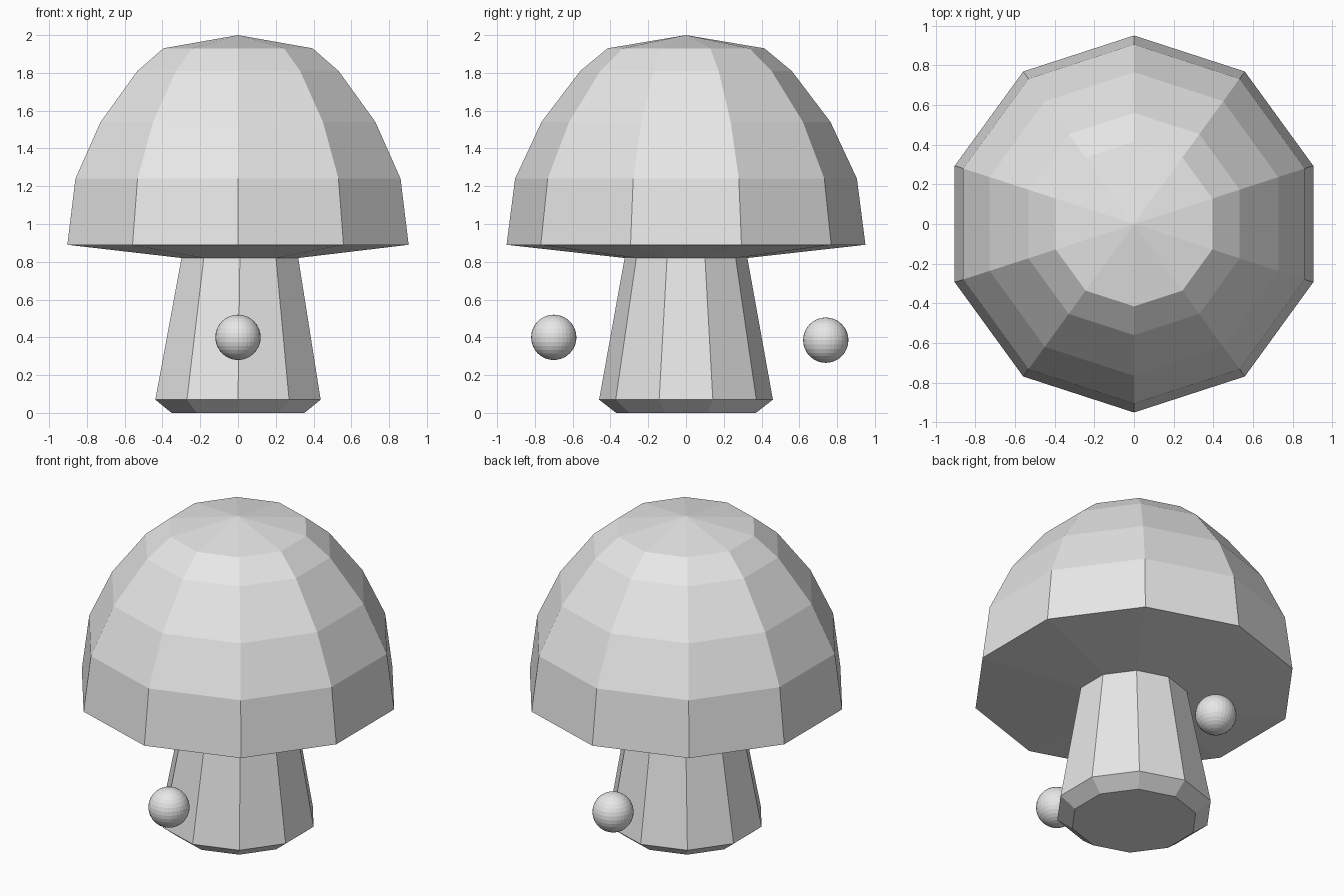
import bpy, bmesh, math

cube = bpy.data.objects.get("Cube")
if cube:
    bpy.data.objects.remove(cube, do_unlink=True)

grey = bpy.data.materials.new("plain grey")
grey.use_nodes = True
grey.diffuse_color = (0.8, 0.8, 0.8, 1)
grey.node_tree.nodes["Principled BSDF"].inputs["Base Color"].default_value = (0.8, 0.8, 0.8, 1)

SIDES = 10
NECK = (0.325, 0.82, 0.01)  # shared ring where stem meets cap


def finish(name, bm):
    bmesh.ops.recalc_face_normals(bm, faces=bm.faces)
    mesh = bpy.data.meshes.new(name)
    bm.to_mesh(mesh)
    bm.free()
    mesh.materials.append(grey)
    obj = bpy.data.objects.new(name, mesh)
    bpy.context.collection.objects.link(obj)
    return obj


def faceted_lathe(name, rings, apex=None, floor=False):
    """Join ten-sided rings of (radius, height, x offset)."""
    bm = bmesh.new()
    loops = []
    for radius, z, dx in rings:
        angles = [math.pi / 2 + math.tau * i / SIDES for i in range(SIDES)]
        loops.append([bm.verts.new((dx + radius * math.cos(a), radius * math.sin(a), z))
                      for a in angles])
    for low, high in zip(loops, loops[1:]):
        for i in range(SIDES):
            j = (i + 1) % SIDES
            bm.faces.new((low[i], low[j], high[j], high[i]))
    if apex is not None:
        tip = bm.verts.new((0, 0, apex))
        for i in range(SIDES):
            bm.faces.new((loops[-1][i], loops[-1][(i + 1) % SIDES], tip))
    if floor:
        bm.faces.new(loops[0][::-1])
    return finish(name, bm)


def ball(name, y, z):
    bm = bmesh.new()
    bmesh.ops.create_uvsphere(bm, u_segments=32, v_segments=16, radius=0.12)
    obj = finish(name, bm)
    obj.location = (0, y, z)


# Stem with a bevelled foot
faceted_lathe("stem", [(0.37, 0, 0), (0.46, 0.07, 0), NECK], floor=True)

# Domed cap with a shallow sloping underside
faceted_lathe("cap", [NECK, (0.95, 0.89, 0), (0.905, 1.24, 0), (0.765, 1.54, 0),
                      (0.56, 1.81, 0), (0.415, 1.93, 0)], apex=2.0)

# Floating balls before and behind the stem
ball("front_ball", -0.70, 0.40)
ball("back_ball", 0.74, 0.385)
